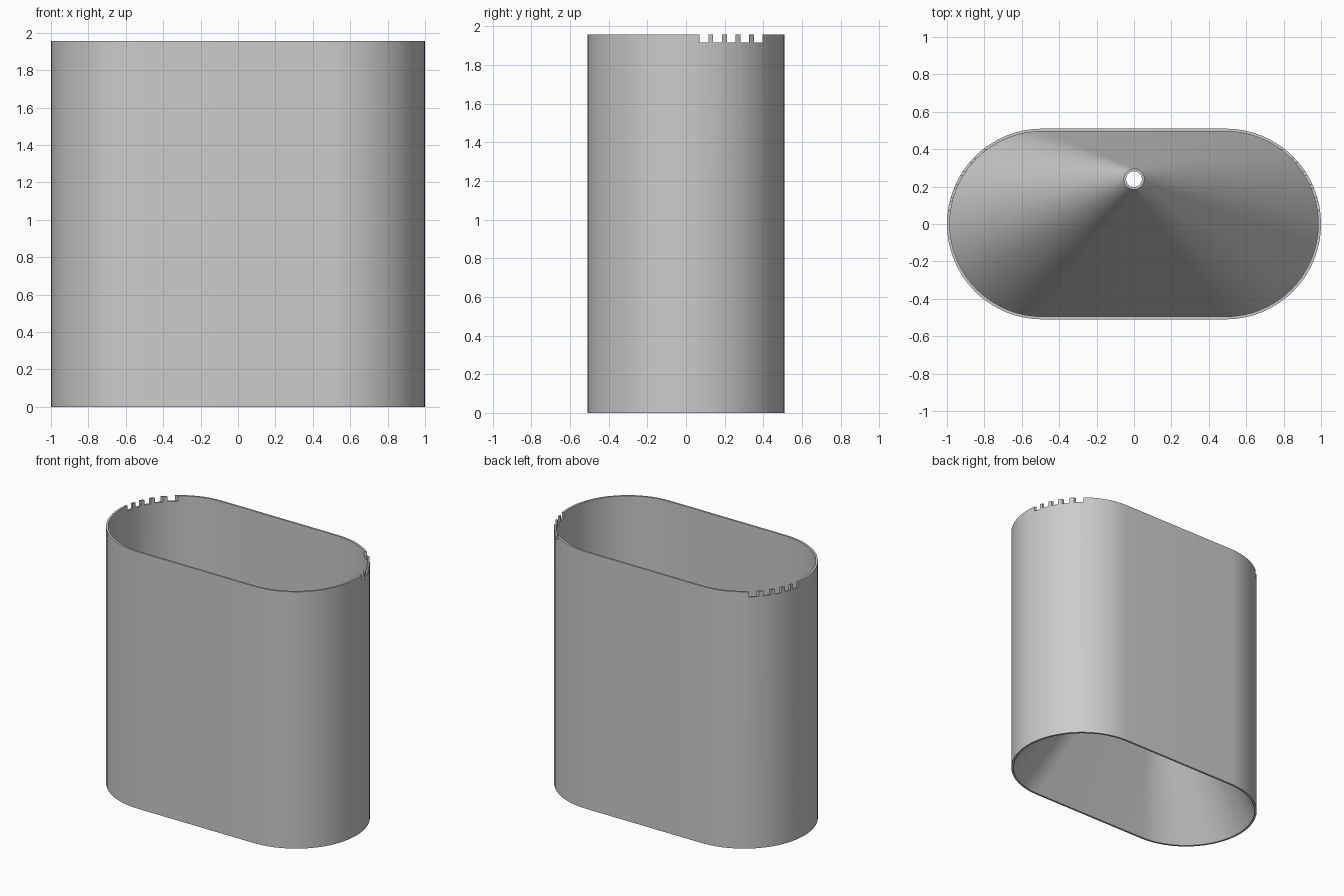
import bpy, bmesh
from math import sin, cos, pi, radians
from mathutils import Matrix, Vector

cube = bpy.data.objects.get("Cube")
if cube:
    bpy.data.objects.remove(cube, do_unlink=True)

HEIGHT = 1.957
HALF = 0.49        # half length of the straight sides
RADIUS = 0.51
INNER = 0.495
SPOUT_Y = 0.24
SPOUT_Z = 1.3
ARC = 32


def oval(half, radius, y, z):
    """Oval outline: two half circles joined by straight sides."""
    pts = []
    for side, start in ((1, -pi / 2), (-1, pi / 2)):
        for i in range(ARC + 1):
            a = start + pi * i / ARC
            pts.append((side * half + radius * cos(a), y + radius * sin(a), z))
    return pts


def new_object(name, bm):
    bmesh.ops.recalc_face_normals(bm, faces=bm.faces)
    mesh = bpy.data.meshes.new(name)
    bm.to_mesh(mesh)
    bm.free()
    obj = bpy.data.objects.new(name, mesh)
    bpy.context.collection.objects.link(obj)
    return obj


grey = bpy.data.materials.new("light_grey")
grey.use_nodes = True
grey.diffuse_color = (0.6, 0.6, 0.6, 1)
grey.node_tree.nodes["Principled BSDF"].inputs["Base Color"].default_value = (0.6, 0.6, 0.6, 1)

# Outer wall, rim and the inner cone rising to an open hole, as one closed loft
sections = [
    (HALF, RADIUS, 0, 0),
    (HALF, RADIUS, 0, HEIGHT),
    (HALF, INNER, 0, HEIGHT),
    (HALF, INNER, 0, 0.02),
    (0, 0.055, SPOUT_Y, SPOUT_Z),
    (0, 0.042, SPOUT_Y, SPOUT_Z),
    (HALF, INNER, 0, 0),
]
bm = bmesh.new()
rings = [[bm.verts.new(p) for p in oval(*s)] for s in sections]
count = len(rings[0])
for k, ring in enumerate(rings):
    after = rings[(k + 1) % len(rings)]
    for i in range(count):
        j = (i + 1) % count
        bm.faces.new((ring[i], ring[j], after[j], after[i]))
bmesh.ops.remove_doubles(bm, verts=bm.verts, dist=0.0001)
shell = new_object("oval_shell", bm)
shell.data.materials.append(grey)

# Row of small notches in the rim, cut through both ends
bm = bmesh.new()
for i in range(5):
    place = Matrix.Translation(Vector((0, 0.094 + 0.07 * i, HEIGHT)))
    bmesh.ops.create_cube(bm, size=1, matrix=place @ Matrix.Diagonal((3, 0.046, 0.08, 1)))
cutter = new_object("notch_cutter", bm)
cutter.hide_render = True

bpy.context.view_layer.objects.active = shell
shell.select_set(True)
cut = shell.modifiers.new("notches", 'BOOLEAN')
cut.operation = 'DIFFERENCE'
cut.solver = 'EXACT'
cut.object = cutter
bpy.ops.object.modifier_apply(modifier=cut.name)
bpy.data.objects.remove(cutter, do_unlink=True)
bpy.ops.object.shade_smooth_by_angle(angle=radians(30))
